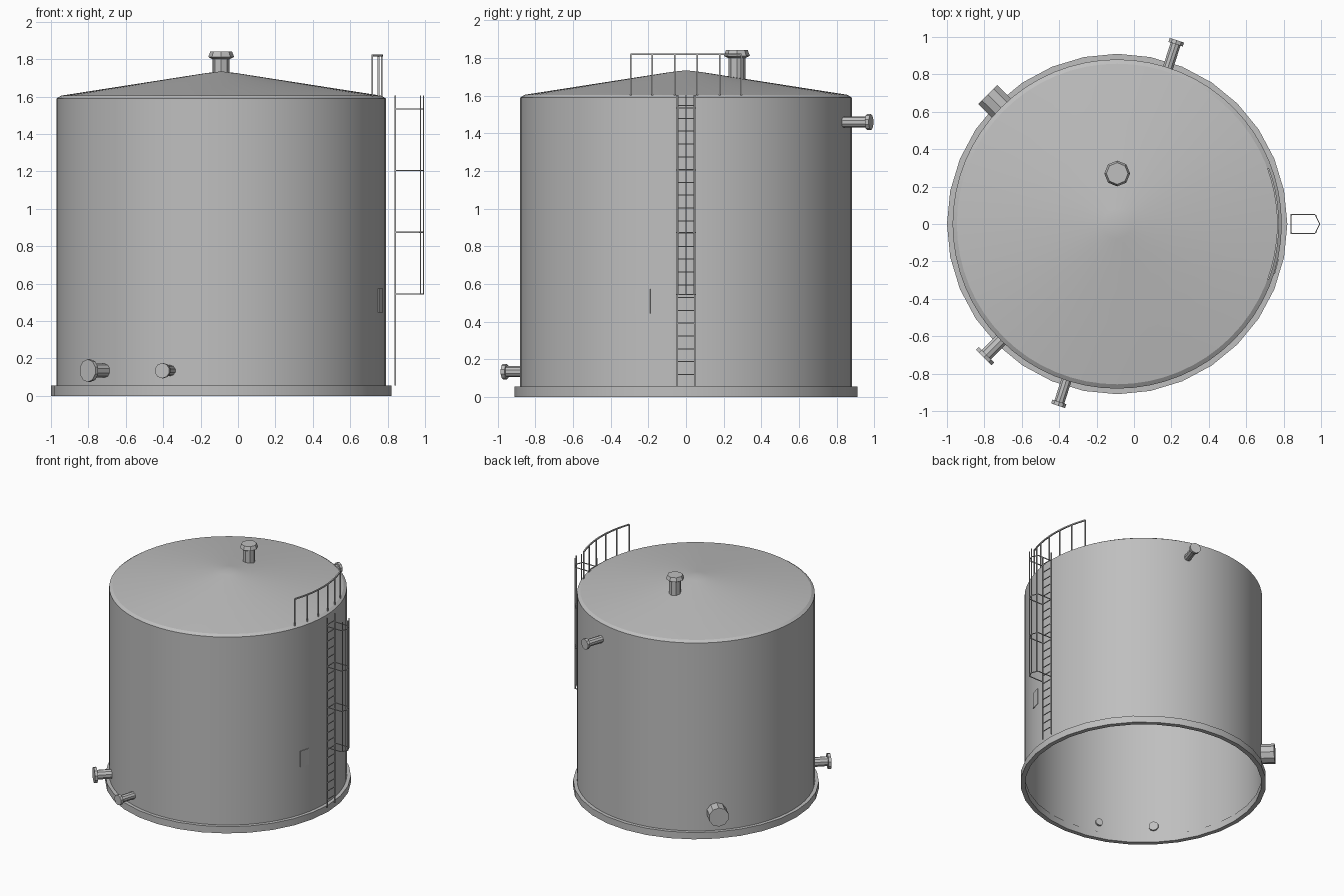
import bpy
import bmesh
from math import sin, cos, radians
from mathutils import Vector, Matrix

cube = bpy.data.objects.get("Cube")
if cube:
    bpy.data.objects.remove(cube, do_unlink=True)

CX = -0.09          # tank axis
RADIUS = 0.88
DECK = 0.055        # top of base ring
EAVE = 1.605

steel = bpy.data.materials.new("grey_steel")
steel.use_nodes = True
GREY = (0.52, 0.52, 0.52, 1)
steel.diffuse_color = GREY
steel.node_tree.nodes["Principled BSDF"].inputs["Base Color"].default_value = GREY


def finish(name, bm, fix_normals=True):
    if fix_normals:
        bmesh.ops.recalc_face_normals(bm, faces=bm.faces)
    mesh = bpy.data.meshes.new(name)
    bm.to_mesh(mesh)
    bm.free()
    mesh.materials.append(steel)
    obj = bpy.data.objects.new(name, mesh)
    bpy.context.collection.objects.link(obj)
    bpy.ops.object.select_all(action='DESELECT')
    obj.select_set(True)
    bpy.context.view_layer.objects.active = obj
    bpy.ops.object.shade_smooth_by_angle(angle=radians(35))
    return obj


def lathe(name, profile, sides, matrix, closed=False):
    """Turn (radius, height) points about local z."""
    bm = bmesh.new()
    verts = [bm.verts.new((r, 0, z)) for r, z in profile]
    pairs = list(zip(verts, verts[1:]))
    if closed:
        pairs.append((verts[-1], verts[0]))
    edges = [bm.edges.new(p) for p in pairs]
    bmesh.ops.spin(bm, geom=verts + edges, cent=(0, 0, 0), axis=(0, 0, 1),
                   angle=radians(360), steps=sides, use_duplicate=False)
    bmesh.ops.remove_doubles(bm, verts=bm.verts, dist=0.0001)
    bm.transform(matrix)
    return finish(name, bm)


def strut(bm, a, b, r, sides=4):
    a, b = Vector(a), Vector(b)
    d = b - a
    m = (Matrix.Translation((a + b) / 2) @ d.to_track_quat('Z', 'Y').to_matrix().to_4x4()
         @ Matrix.Rotation(radians(45), 4, 'Z'))
    bmesh.ops.create_cone(bm, cap_ends=True, segments=sides, radius1=r, radius2=r,
                          depth=d.length, matrix=m)


def path(bm, points, r):
    for a, b in zip(points, points[1:]):
        strut(bm, a, b, r)


def polar(angle, r, z):
    return Vector((CX + r * cos(radians(angle)), r * sin(radians(angle)), z))


axis = Matrix.Translation((CX, 0, 0))

# Tank body
lathe("base_ring", [(0.875, 0), (0.91, 0), (0.91, DECK), (0.875, DECK)], 32, axis, True)
lathe("tank_shell", [(RADIUS, DECK - 0.01), (RADIUS, 1.59), (0.857, EAVE)], 64, axis)
lathe("cone_roof", [(0.857, EAVE), (0.08, 1.726), (0, 1.735)], 64, axis)

# Roof vent
lathe("roof_vent", [(0, 1.66), (0.045, 1.66), (0.045, 1.8), (0.05, 1.802), (0.069, 1.812),
                    (0.058, 1.842), (0, 1.842)], 8, Matrix.Translation((CX, 0.27, 0)))


# Wall nozzles, each turned about its outward direction
def nozzle(name, angle, z, end, pipe, flange, thick=0.022):
    m = (Matrix.Translation((CX, 0, z)) @ Matrix.Rotation(radians(angle), 4, 'Z')
         @ Matrix.Rotation(radians(90), 4, 'Y'))
    profile = [(0, 0.865), (pipe, 0.865), (pipe, end - thick), (flange, end - thick),
               (flange, end), (0, end)]
    lathe(name, profile, 10, m)


nozzle("inlet_nozzle", 72, 1.46, 1.033, 0.029, 0.042)
nozzle("outlet_nozzle", 225, 0.135, 1.01, 0.037, 0.061)
nozzle("drain_nozzle", 252, 0.135, 1.022, 0.029, 0.041)
nozzle("manhole", 135, 0.205, 0.978, 0.075, 0.076)

# Ladder
LX, HALF = 0.84, 0.05
bm = bmesh.new()
for s in (-1, 1):
    strut(bm, (LX, s * HALF, DECK), (LX, s * HALF, EAVE), 0.006)
for i in range(22):
    z = 0.12 + i * 0.068
    strut(bm, (LX, -HALF, z), (LX, HALF, z), 0.004)
finish("ladder", bm)

# Safety cage
bm = bmesh.new()
for i in range(4):
    z = 0.545 + i * 0.33
    path(bm, [(LX, -HALF, z), (0.968, -HALF, z), (0.993, 0, z),
              (0.968, HALF, z), (LX, HALF, z)], 0.004)
for x, y in ((0.975, -0.042), (0.992, 0), (0.975, 0.042)):
    strut(bm, (x, y, 0.545), (x, y, EAVE), 0.004)
finish("ladder_cage", bm)

# Roof guard rail
bm = bmesh.new()
angles = [-20 + 8 * i for i in range(6)]
for a in angles:
    strut(bm, polar(a, 0.86, 1.6), polar(a, 0.86, 1.82), 0.006)
path(bm, [polar(a, 0.86, 1.82) for a in range(-20, 21, 4)], 0.007)
finish("roof_guard_rail", bm)

# Thin plate on the wall beside the ladder
bm = bmesh.new()
bmesh.ops.create_cube(bm, size=1, matrix=Matrix.Translation(polar(-15, RADIUS, 0.51))
                      @ Matrix.Rotation(radians(-15), 4, 'Z')
                      @ Matrix.Diagonal((0.008, 0.08, 0.13, 1)))
finish("wall_plate", bm)
